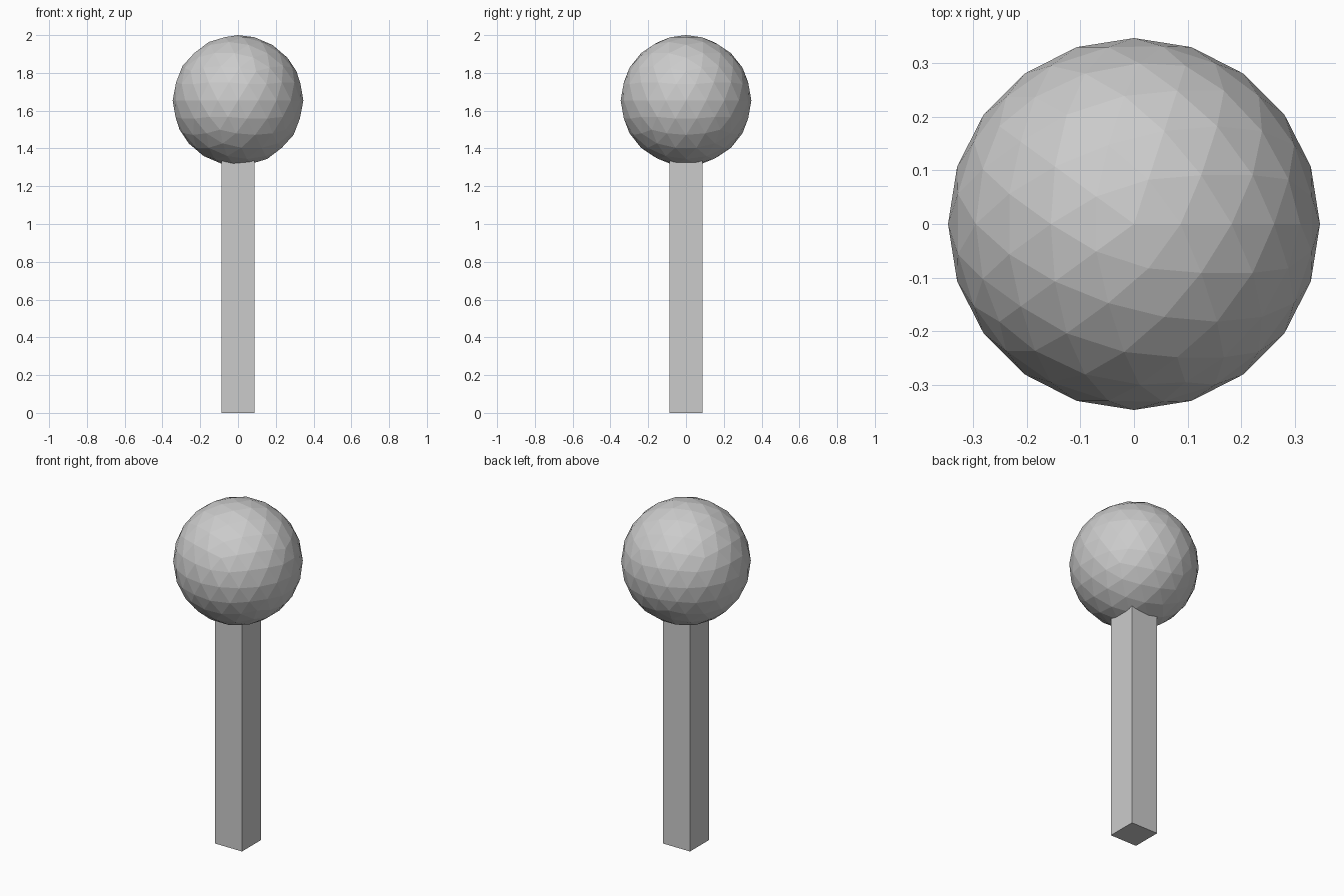
import bpy

if "Cube" in bpy.data.objects:
    bpy.data.objects.remove(bpy.data.objects["Cube"])

HEIGHT = 2.0
RADIUS = 0.346
STEM_WIDTH = 0.175
STEM_TOP = 1.35   # just buried in the underside of the ball

# Square stem
bpy.ops.mesh.primitive_cube_add(size=1, location=(0, 0, STEM_TOP / 2))
stem = bpy.context.object
stem.name = "stem"
stem.scale = (STEM_WIDTH, STEM_WIDTH, STEM_TOP)
bpy.ops.object.transform_apply(location=False, rotation=False, scale=True)

# Faceted ball on top
bpy.ops.mesh.primitive_ico_sphere_add(subdivisions=3, radius=RADIUS,
                                      location=(0, 0, HEIGHT - RADIUS))
ball = bpy.context.object
ball.name = "ball"
bpy.ops.object.shade_flat()
